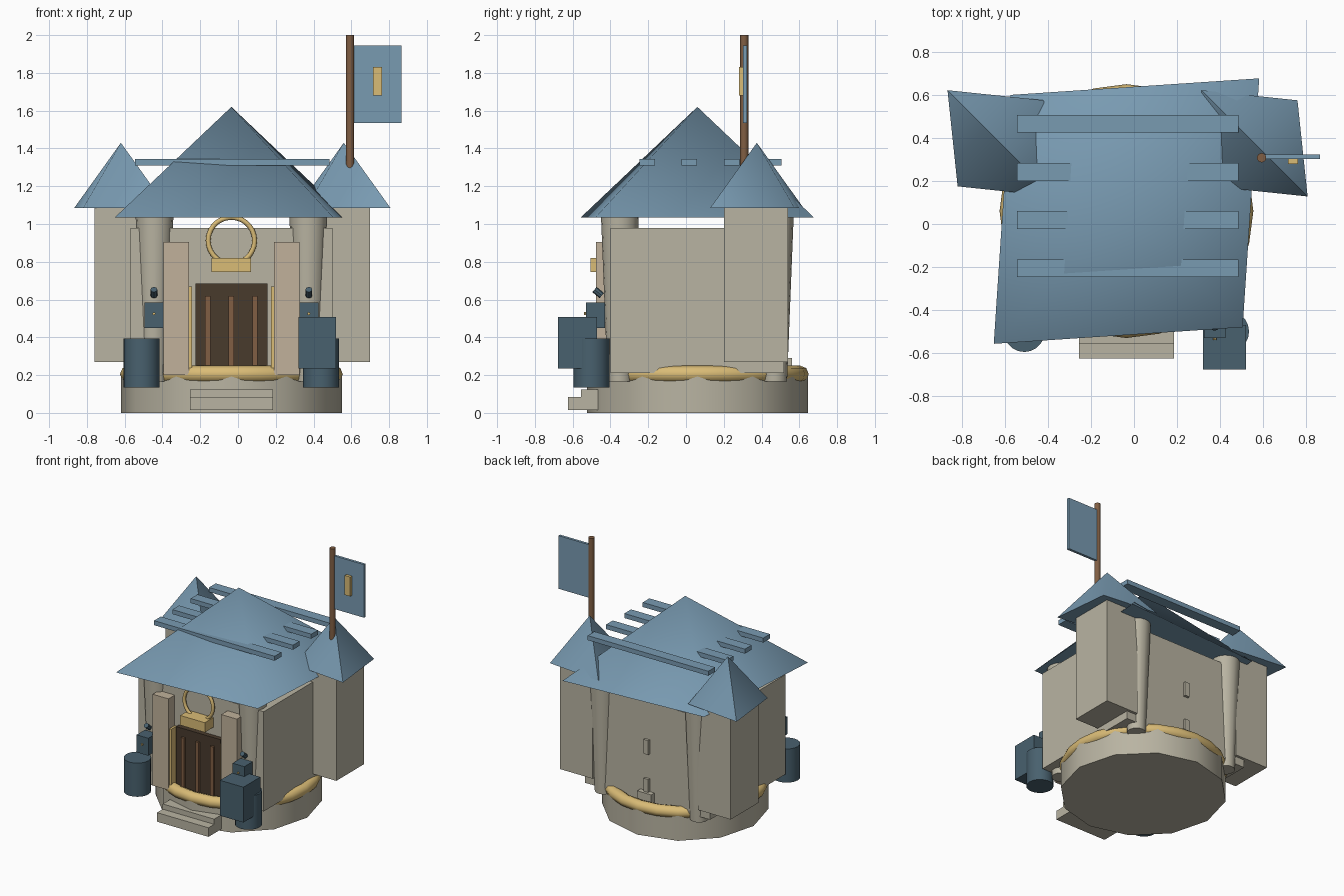
import bpy, math
from mathutils import Vector

if "Cube" in bpy.data.objects:
    bpy.data.objects.remove(bpy.data.objects["Cube"])

CX, CY = -0.035, 0.06   # centre of the building


def mat(name, r, g, b):
    m = bpy.data.materials.new(name)
    m.diffuse_color = (r ** 2.2, g ** 2.2, b ** 2.2, 1)
    m.use_nodes = True
    m.node_tree.nodes["Principled BSDF"].inputs["Base Color"].default_value = m.diffuse_color
    return m


STONE = mat("stone", .72, .70, .63)
PALE = mat("pale_stone", .75, .69, .60)
BLUE = mat("blue", .47, .60, .69)
GOLD = mat("gold", .85, .73, .46)
SLATE = mat("slate", .29, .38, .43)
DARK = mat("dark_wood", .29, .24, .19)
WOOD = mat("wood", .50, .37, .27)


def finish(o, name, m, smooth=None):
    o.name = name
    o.data.materials.append(m)
    if smooth:
        bpy.ops.object.shade_smooth_by_angle(angle=math.radians(smooth))
    return o


def box(name, x0, x1, y0, y1, z0, z1, m):
    bpy.ops.mesh.primitive_cube_add(size=1, location=((x0 + x1) / 2, (y0 + y1) / 2, (z0 + z1) / 2))
    o = bpy.context.object
    for v in o.data.vertices:
        v.co *= Vector((x1 - x0, y1 - y0, z1 - z0))
    return finish(o, name, m)


def cyl(name, x, y, z0, z1, r0, r1, n, m, smooth=40, rot=(0, 0, 0)):
    bpy.ops.mesh.primitive_cone_add(vertices=n, radius1=r0, radius2=r1, depth=z1 - z0,
                                    location=(x, y, (z0 + z1) / 2), rotation=rot)
    return finish(bpy.context.object, name, m, smooth)


def ring(name, loc, R, r, n, k, m, rot=(0, 0, 0)):
    bpy.ops.mesh.primitive_torus_add(major_radius=R, minor_radius=r, major_segments=n,
                                     minor_segments=k, location=loc, rotation=rot)
    return finish(bpy.context.object, name, m, 70)


def roof(name, x, y, z0, z1, a, b):
    """Skewed pyramid: a = reach along (+,+), b = reach along (-,+)."""
    me = bpy.data.meshes.new(name)
    pts = [(x - a, y - a, z0), (x + b, y - b, z0), (x + a, y + a, z0), (x - b, y + b, z0), (x, y, z1)]
    me.from_pydata(pts, [], [(3, 2, 1, 0)] + [(i, (i + 1) % 4, 4) for i in range(4)])
    o = bpy.data.objects.new(name, me)
    bpy.context.collection.objects.link(o)
    bpy.ops.object.select_all(action='DESELECT')
    bpy.context.view_layer.objects.active = o
    o.select_set(True)
    return finish(o, name, BLUE, 72)


# round base, gold rim and steps
cyl("base", CX, CY, 0, .2, .585, .585, 12, STONE)
ring("base_rim", (CX, CY, .205), .545, .045, 24, 8, GOLD)
box("lower_step", -.255, .185, -.625, -.45, .015, .085, STONE)
box("upper_step", -.255, .185, -.555, -.42, .085, .125, STONE)

# main body and roof
box("body", CX - .535, CX + .535, -.40, .52, .21, .98, STONE)
roof("main_roof", CX, CY, 1.035, 1.62, .617, .54)
for i in range(4):
    y = -.205 + i * .2235
    box("roof_beam", -.545, .485, y - .041, y + .041, 1.31, 1.345, BLUE)

# corner columns and rear towers
for sx in (-1, 1):
    for sy in (-1, 1):
        cyl("column", CX + sx * .407, CY + sy * .41, .165, 1.04, .065, .1, 16, STONE)
    tx = -.03 + sx * .59
    box("tower", tx - .14, tx + .14, .2, .54, .27, 1.09, STONE)
    roof("tower_roof", tx, .375, 1.085, 1.43, .2, .247)

# doorway
box("door", -.225, .155, -.435, -.39, .21, .685, DARK)
for dx in (-.125, 0, .125):
    box("door_strip", CX + dx - .014, CX + dx + .014, -.45, -.43, .22, .62, WOOD)
for s in (-1, 1):
    box("door_jamb", CX + s * .23 - .021, CX + s * .23 + .021, -.465, -.39, .2, .67, GOLD)
    px = CX + s * .2925
    box("pilaster", px - .067, px + .067, -.477, -.39, .2, .905, PALE)
box("plaque", -.14, .07, -.505, -.39, .745, .82, GOLD)
ring("gate_ring", (CX, -.43, .912), .123, .013, 28, 8, GOLD, (math.pi / 2, 0, 0))

# slits on the back wall
for z in (.28, .58):
    box("back_slit", CX - .02, CX + .02, .5, .54, z, z + .11, STONE)
box("back_sill", CX - .06, CX + .06, .5, .56, .2, .29, STONE)

# lamps and barrels either side of the door
for s in (-1, 1):
    lx = CX + s * .41
    box("lamp_box", lx - .05, lx + .05, -.53, -.43, .45, .585, SLATE)
    cyl("lamp_cap", lx, -.465, .612, .662, .018, .018, 8, SLATE, 40, (math.radians(50), 0, 0))
    cyl("lamp_knob", lx, -.53, .515, .535, .008, .008, 8, GOLD, 40, (math.pi / 2, 0, 0))
    cyl("barrel", CX + s * .475, -.5, .135, .395, .095, .095, 20, SLATE)
box("crate", .32, .52, -.677, -.47, .235, .508, SLATE)

# flag on the right tower
cyl("flag_pole", .593, .308, 1.29, 2.0, .022, .022, 10, WOOD)
box("flag", .605, .865, .302, .322, 1.535, 1.945, BLUE)
box("flag_emblem", .715, .763, .28, .303, 1.68, 1.83, GOLD)
